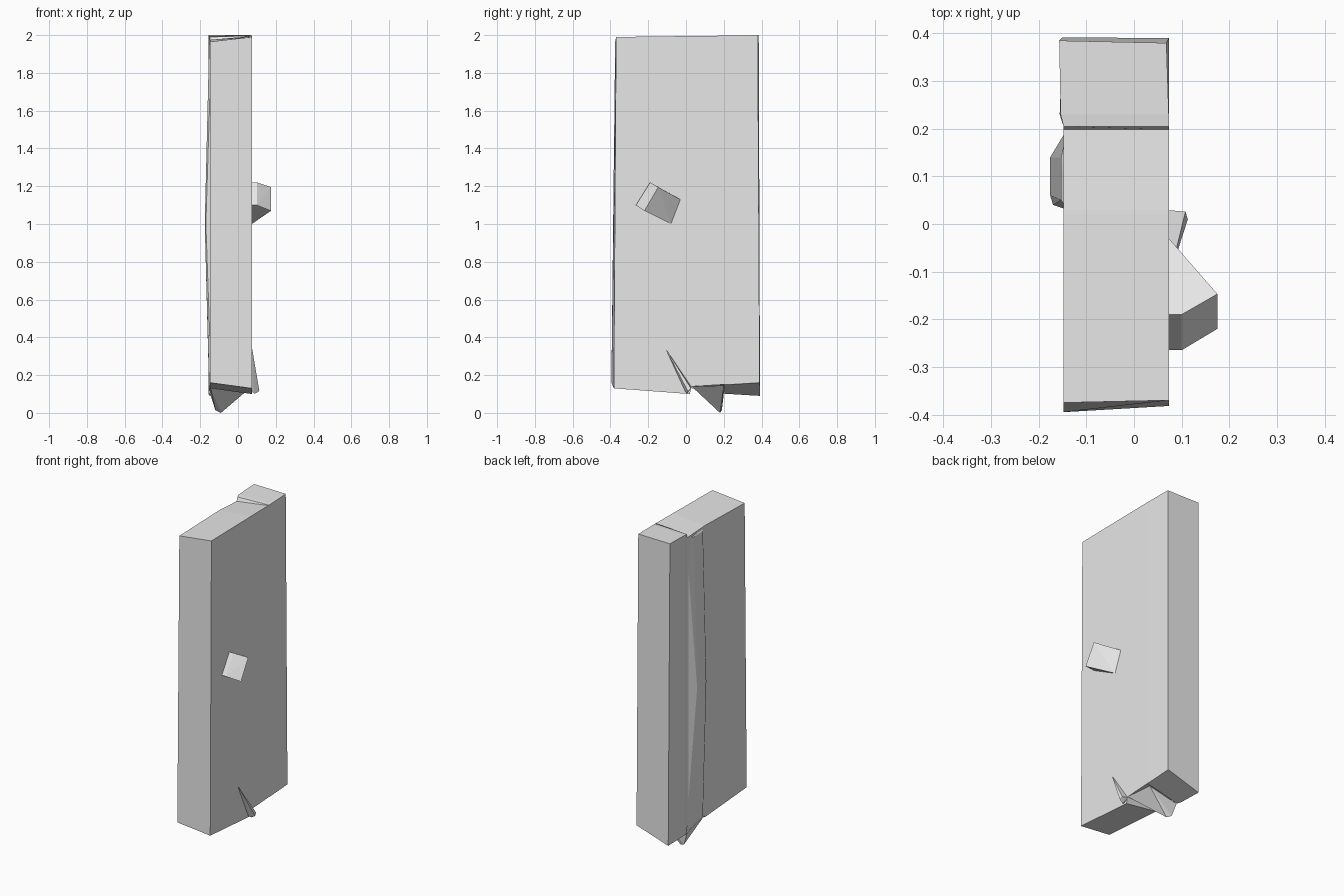
import bpy
import bmesh

old = bpy.data.objects.get("Cube")
if old:
    bpy.data.objects.remove(old, do_unlink=True)

# One plain grey for every part
grey = bpy.data.materials.new("light grey")
grey.use_nodes = True
grey.diffuse_color = (0.8, 0.8, 0.8, 1)
grey.node_tree.nodes["Principled BSDF"].inputs["Base Color"].default_value = (0.8, 0.8, 0.8, 1)


def finish(name, bm):
    bmesh.ops.recalc_face_normals(bm, faces=bm.faces)
    mesh = bpy.data.meshes.new(name)
    bm.to_mesh(mesh)
    bm.free()
    mesh.materials.append(grey)
    obj = bpy.data.objects.new(name, mesh)
    bpy.context.collection.objects.link(obj)
    return obj


def hull(name, points):
    """Faceted convex lump around a few corner points."""
    bm = bmesh.new()
    verts = [bm.verts.new(p) for p in points]
    result = bmesh.ops.convex_hull(bm, input=verts)
    spare = [v for v in result["geom_interior"] if isinstance(v, bmesh.types.BMVert)]
    if spare:
        bmesh.ops.delete(bm, geom=spare, context="VERTS")
    bmesh.ops.dissolve_limit(bm, angle_limit=0.02, verts=bm.verts, edges=bm.edges)
    return finish(name, bm)


def loft(name, stations):
    """Slab skinned through four-cornered sections, each ordered around its rim."""
    bm = bmesh.new()
    rings = [[bm.verts.new(p) for p in ring] for ring in stations]
    for a, b in zip(rings, rings[1:]):
        for i in range(4):
            j = (i + 1) % 4
            bm.faces.new((a[i], a[j], b[j], b[i]))
    bm.faces.new(rings[0])
    bm.faces.new(rings[-1])
    return finish(name, bm)


# Slab: corners run bottom right, bottom left, top left, top right
L, R = 0.073, -0.148
loft("door_panel", [
    [(R, -0.395, 0.16), (L, -0.382, 0.13), (L, -0.37, 1.99), (R, -0.375, 1.965)],
    [(R, 0.02, 0.13), (L, 0.02, 0.10), (L, 0.02, 1.995), (R, 0.02, 1.975)],
    [(R, 0.03, 0.14), (L, 0.03, 0.14), (L, 0.03, 1.995), (R, 0.03, 1.975)],
    [(R, 0.198, 0.14), (L, 0.198, 0.15), (L, 0.198, 1.997), (R, 0.198, 1.965)],
    [(R, 0.205, 0.10), (L, 0.205, 0.15), (L, 0.205, 1.997), (R, 0.205, 1.99)],
    [(-0.156, 0.23, 0.10), (L, 0.23, 0.15), (L, 0.23, 1.997), (-0.154, 0.23, 1.995)],
    [(-0.15, 0.392, 0.09), (L, 0.39, 0.16), (0.068, 0.38, 2.0), (-0.157, 0.385, 2.0)],
])

# Long shallow swelling on the right face
hull("side_ridge", [
    (-0.14, 0.03, 0.13), (-0.14, 0.2, 0.10), (-0.14, 0.03, 1.97), (-0.14, 0.2, 1.96),
    (-0.153, 0.05, 0.15), (-0.153, 0.14, 0.12), (-0.153, 0.05, 1.95), (-0.153, 0.14, 1.95),
    (-0.17, 0.04, 1.0), (-0.176, 0.06, 1.0), (-0.176, 0.14, 1.0),
])

# Pointed wedge under the panel
hull("bottom_spike", [
    (R, 0.03, 0.14), (R, 0.2, 0.10), (0.05, 0.2, 0.145), (L, 0.03, 0.14),
    (-0.12, 0.19, 0.015), (-0.09, 0.18, 0.0),
])

# Tilted block knob on the left face
hull("knob", [
    (0.10, -0.265, 1.10), (0.10, -0.19, 1.22), (0.175, -0.22, 1.07), (0.175, -0.147, 1.195),
    (L, -0.08, 1.0), (L, -0.03, 1.13), (0.06, -0.265, 1.10), (0.06, -0.19, 1.22),
    (0.06, -0.08, 1.0), (0.06, -0.03, 1.13),
])

# Thin fin low on the left face
hull("lower_fin", [
    (0.076, -0.105, 0.335), (0.06, -0.1, 0.32), (0.108, 0.026, 0.13), (0.113, 0.01, 0.115),
    (0.088, 0.005, 0.102), (0.06, 0.03, 0.14), (0.06, -0.01, 0.12),
])
